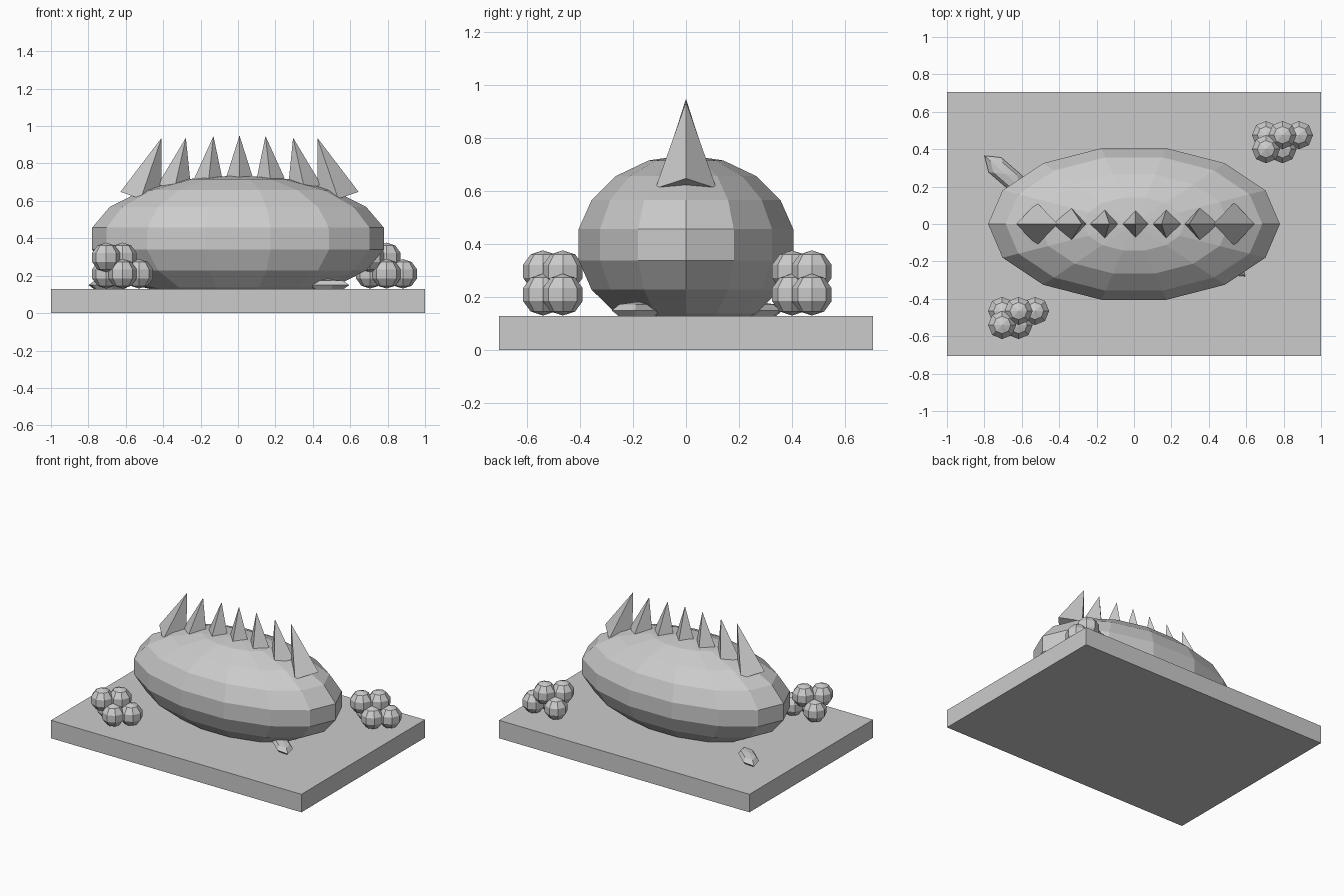
import bpy
import bmesh
from math import sin, cos, pi, radians
from mathutils import Matrix, Vector

cube = bpy.data.objects.get("Cube")
if cube:
    bpy.data.objects.remove(cube, do_unlink=True)

STONE = (0.6, 0.6, 0.6, 1)
mat = bpy.data.materials.new("stone_grey")
mat.use_nodes = True
mat.diffuse_color = STONE
mat.node_tree.nodes["Principled BSDF"].inputs["Base Color"].default_value = STONE


def finish(name, bm, matrix):
    """Turn a bmesh into a flat shaded object."""
    bm.transform(matrix)
    bmesh.ops.recalc_face_normals(bm, faces=bm.faces)
    mesh = bpy.data.meshes.new(name)
    bm.to_mesh(mesh)
    bm.free()
    mesh.materials.append(mat)
    obj = bpy.data.objects.new(name, mesh)
    bpy.context.collection.objects.link(obj)
    return obj


def ellipsoid(name, center, radii, sides, bands, turn=0):
    """Faceted ellipsoid with a corner on its own x axis."""
    bm = bmesh.new()
    rings = []
    for b in range(1, bands):
        lat = pi * b / bands - pi / 2
        rings.append([bm.verts.new((cos(lat) * cos(2 * pi * s / sides),
                                    cos(lat) * sin(2 * pi * s / sides),
                                    sin(lat))) for s in range(sides)])
    bottom, top = bm.verts.new((0, 0, -1)), bm.verts.new((0, 0, 1))
    for s in range(sides):
        n = (s + 1) % sides
        for low, high in zip(rings, rings[1:]):
            bm.faces.new((low[s], low[n], high[n], high[s]))
        bm.faces.new((bottom, rings[0][n], rings[0][s]))
        bm.faces.new((top, rings[-1][s], rings[-1][n]))
    matrix = (Matrix.Translation(center) @ Matrix.Rotation(radians(turn), 4, "Z")
              @ Matrix.Diagonal((*radii, 1)))
    return finish(name, bm, matrix)


def spike(name, x, z, radius, height, tilt):
    """Four sided pyramid standing on (x, 0, z), tilted along x."""
    bm = bmesh.new()
    bmesh.ops.create_cone(bm, cap_ends=True, segments=4,
                          radius1=radius, radius2=0, depth=height)
    bmesh.ops.remove_doubles(bm, verts=bm.verts, dist=0.0001)
    matrix = (Matrix.Translation((x, 0, z)) @ Matrix.Rotation(radians(tilt), 4, "Y")
              @ Matrix.Translation((0, 0, height / 2)))
    return finish(name, bm, matrix)


# Base slab
slab = bmesh.new()
bmesh.ops.create_cube(slab, size=1)
finish("base_slab", slab,
       Matrix.Translation((0, 0, 0.065)) @ Matrix.Diagonal((2, 1.41, 0.13, 1)))

# Body, sunk a little into the slab
ellipsoid("body", (0, 0, 0.398), (0.792, 0.422, 0.339), 14, 9)

# Back spikes, growing and leaning inward towards both ends
SPIKES = [(0, 0.72, 0.073, 0.23), (0.165, 0.712, 0.077, 0.236),
          (0.347, 0.667, 0.092, 0.277), (0.528, 0.611, 0.115, 0.345)]
for step, (x, z, radius, height) in enumerate(SPIKES):
    for side in ((1, -1) if step else (1,)):
        spike("back_spike", 0.008 + side * x, z, radius, height, -6.3 * step * side)

# Flat stones peeking out from under the body
for name, place in (("front_stone", (0.483, -0.183, 0.15)),
                    ("back_stone", (-0.688, 0.268, 0.15))):
    ellipsoid(name, place, (0.148, 0.06, 0.033), 6, 4, -41)

# Two clusters of round pebbles in opposite corners
PEBBLES = [(-1, 1, 0), (0, 1, 1), (1, 1, 0), (-1, 0, 1), (0, 0, 0)]
for name, corner in (("front_pebble", Vector((-0.617, -0.54, 0.21))),
                     ("back_pebble", Vector((0.794, 0.40, 0.21)))):
    for i, j, k in PEBBLES:
        ellipsoid(name, corner + Vector((i * 0.088, j * 0.075, k * 0.088)),
                  (0.079, 0.079, 0.079), 8, 5)
